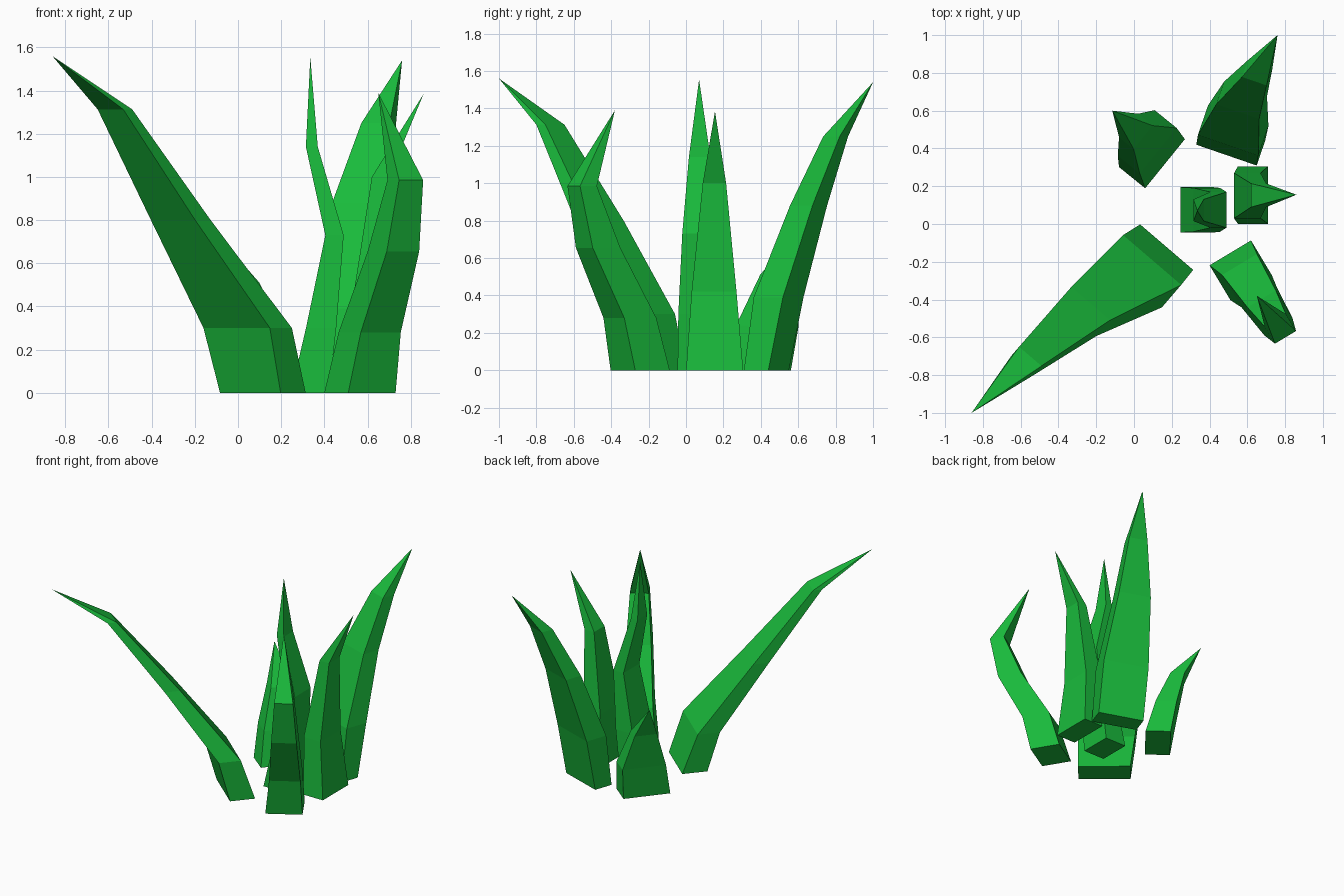
import bpy, bmesh
from math import cos, sin, radians

# Shared leaf material
green = bpy.data.materials.new("leaf_green")
green.diffuse_color = (0.01, 0.5, 0.045, 1)


def blade(name, angle, rings, tip):
    """Four-sided tapering leaf. Each ring: x, y, z, width, thickness; angle = width direction."""
    a = radians(angle)
    c, s = cos(a), sin(a)
    bm = bmesh.new()
    loops = []
    for x, y, z, w, t in rings:
        loops.append([bm.verts.new((x + u * w / 2 * c - v * t / 2 * s,
                                    y + u * w / 2 * s + v * t / 2 * c, z))
                      for u, v in ((-1, -1), (1, -1), (1, 1), (-1, 1))])
    bm.faces.new(loops[0][::-1])
    for lo, hi in zip(loops, loops[1:]):
        for i in range(4):
            j = (i + 1) % 4
            bm.faces.new((lo[i], lo[j], hi[j], hi[i]))
    top = bm.verts.new(tip)
    for i in range(4):
        bm.faces.new((loops[-1][i], loops[-1][(i + 1) % 4], top))
    bmesh.ops.recalc_face_normals(bm, faces=bm.faces)
    mesh = bpy.data.meshes.new(name)
    bm.to_mesh(mesh)
    bm.free()
    mesh.materials.append(green)
    obj = bpy.data.objects.new(name, mesh)
    bpy.context.collection.objects.link(obj)


# Long leaf sweeping to the front left
blade("front_left_blade", -40.6,
      [(0.115, -0.19, 0, 0.37, 0.178), (0.045, -0.25, 0.3, 0.405, 0.157),
       (-0.265, -0.463, 0.8, 0.27, 0.11), (-0.57, -0.725, 1.313, 0.156, 0.064)],
      (-0.86, -1.0, 1.56))

# Leaf leaning to the back right
blade("back_right_blade", -19,
      [(0.512, 0.43, 0, 0.338, 0.138), (0.525, 0.495, 0.39, 0.338, 0.165),
       (0.57, 0.655, 0.88, 0.24, 0.127), (0.652, 0.80, 1.25, 0.138, 0.093)],
      (0.76, 1.0, 1.54))

# Hooked leaf at the front right
blade("front_right_blade", 31,
      [(0.565, -0.245, 0, 0.256, 0.215), (0.61, -0.30, 0.28, 0.216, 0.2),
       (0.72, -0.47, 0.655, 0.175, 0.172), (0.775, -0.555, 0.985, 0.13, 0.105)],
      (0.65, -0.38, 1.39))

# Right leaf, tip curling outward
blade("right_blade", 90,
      [(0.63, 0.153, 0, 0.305, 0.16), (0.60, 0.15, 0.42, 0.24, 0.14),
       (0.66, 0.152, 1.0, 0.125, 0.08)],
      (0.86, 0.155, 1.385))

# Upright S-curved leaf in the centre
blade("centre_blade", 90,
      [(0.333, 0.075, 0, 0.24, 0.176), (0.385, 0.075, 0.3, 0.232, 0.14),
       (0.447, 0.075, 0.73, 0.19, 0.085), (0.342, 0.073, 1.14, 0.115, 0.055)],
      (0.335, 0.07, 1.555))

# Short leaf at the back left
blade("back_left_blade", 51,
      [(0.095, 0.375, 0, 0.334, 0.178), (0.07, 0.435, 0.24, 0.31, 0.15),
       (0.01, 0.49, 0.51, 0.16, 0.1)],
      (-0.115, 0.60, 0.755))
